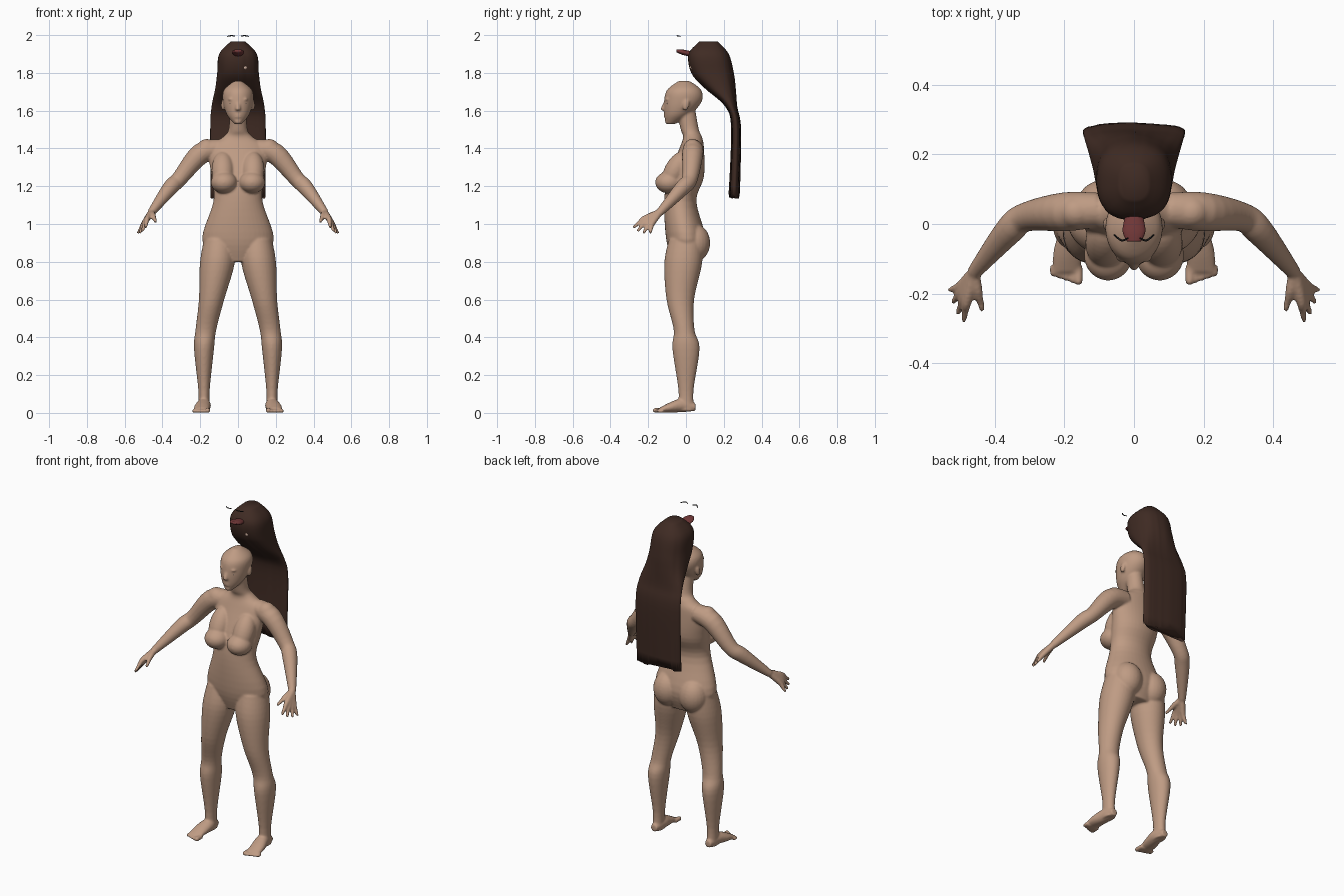
import bpy, bmesh, math, random
from mathutils import Vector, Matrix

random.seed(4)
cube = bpy.data.objects.get("Cube")
if cube:
    bpy.data.objects.remove(cube, do_unlink=True)

ALONG_Y, ALONG_Z = Vector((0, 1, 0)), Vector((0, 0, 1))
SIDES = {"left": 1, "right": -1}


def material(name, red, green, blue):
    mat = bpy.data.materials.new(name)
    mat.use_nodes = True
    colour = (red, green, blue, 1)
    mat.diffuse_color = colour
    mat.node_tree.nodes["Principled BSDF"].inputs["Base Color"].default_value = colour
    return mat


skin = material("warm skin", .52, .33, .23)
dark_brown = material("dark brown hair", .05, .024, .017)
dark_red = material("dark red mouth", .17, .04, .04)
cream = material("cream eye", .7, .5, .4)
black = material("black lash", .01, .01, .01)


def spline(rows, steps):
    """Smooth curve through rows of numbers."""
    out = []
    for i in range(len(rows) - 1):
        start, end = rows[i], rows[i + 1]
        before = rows[max(i - 1, 0)]
        after = rows[min(i + 2, len(rows) - 1)]
        leave, arrive = (end - before) / 2, (after - start) / 2
        for k in range(steps):
            t = k / steps
            ease = t * t * (3 - 2 * t)
            out.append(start.lerp(end, ease) + leave * t * (1 - t) ** 2 - arrive * t * t * (1 - t))
    return out + [rows[-1]]


def loft(bm, rows, axis=None, side=1, segments=24, steps=5, power=1):
    """Skin rings given as x, y, z, radius across and optional radius deep."""
    rows = [Vector((row[0] * side, *row[1:4], row[-1])) for row in rows]
    rows = spline(rows, steps)
    centres = [row.to_3d() for row in rows]
    run = (centres[-1] - centres[0]).normalized()
    reference = ALONG_Z if abs(run.y) > .7 else ALONG_Y
    rings = []
    for i, centre in enumerate(centres):
        ahead = centres[min(i + 1, len(centres) - 1)]
        tangent = axis or (ahead - centres[max(i - 1, 0)]).normalized()
        across = reference.cross(tangent).normalized()
        deep = tangent.cross(across)
        ring = []
        for k in range(segments):
            angle = math.tau * k / segments
            u, v = (math.copysign(abs(q) ** power, q) for q in (math.cos(angle), math.sin(angle)))
            ring.append(bm.verts.new(centre + across * u * rows[i][3] + deep * v * rows[i][4]))
        rings.append(ring)
    for lower, upper in zip(rings, rings[1:]):
        for k in range(segments):
            n = (k + 1) % segments
            bm.faces.new((lower[k], lower[n], upper[n], upper[k]))
    bm.faces.new(rings[0])
    bm.faces.new(rings[-1])
    return rings


def ball(bm, centre, radii, side=1, tilt=0):
    x, y, z = centre
    place = Matrix.Translation((x * side, y, z)) @ Matrix.Rotation(tilt, 4, "X")
    bmesh.ops.create_uvsphere(bm, u_segments=24, v_segments=16, radius=1,
                              matrix=place @ Matrix.Diagonal((*radii, 1)))


def finish(bm, name, mat):
    bmesh.ops.recalc_face_normals(bm, faces=bm.faces)
    for face in bm.faces:
        face.smooth = True
    mesh = bpy.data.meshes.new(name)
    bm.to_mesh(mesh)
    bm.free()
    mesh.materials.append(mat)
    part = bpy.data.objects.new(name, mesh)
    bpy.context.scene.collection.objects.link(part)
    return part


def add_torso(bm):
    pelvis, hips = (0, 0, .8, .12, .07), (0, 0, .92, .19, .105)
    waist, ribs = (0, -.03, 1.12, .13, .085), (0, 0, 1.25, .14, .095)
    shoulders, collar = (0, .03, 1.4, .155, .065), (0, .035, 1.46, .08, .05)
    neck, skull_base = (0, .02, 1.5, .05, .048), (0, 0, 1.6, .045, .05)
    loft(bm, [pelvis, hips, waist, ribs, shoulders, collar, neck, skull_base], ALONG_Z, segments=40)


def add_head(bm):
    chin, jaw = (0, -.08, 1.53, .02, .025), (0, -.045, 1.58, .06, .07)
    temples, brow = (0, -.016, 1.65, .08, .1), (0, -.01, 1.71, .075, .09)
    crown = (0, -.01, 1.757, .02, .03)
    loft(bm, [chin, jaw, temples, brow, crown], ALONG_Z, segments=40)
    # Nose, lips and chin
    loft(bm, [(0, -.1, 1.66, .01), (0, -.12, 1.61, .014), (0, -.11, 1.6, .01)], ALONG_Z)
    for height in (1.567, 1.578):
        ball(bm, (0, -.107, height), (.02, .011, .006))
    ball(bm, (0, -.1, 1.542), (.018, .012, .012))


def add_leg(bm, side):
    hip, thigh = (.1, 0, .92, .08, .09), (.11, -.015, .79, .092, .1)
    above_knee, knee = (.14, -.03, .6, .067, .073), (.17, -.01, .44, .055)
    calf, ankle = (.18, 0, .34, .053, .072), (.18, 0, .12, .03, .04)
    sole = (.18, 0, .01, .03, .045)
    loft(bm, [hip, thigh, above_knee, knee, calf, ankle, sole], ALONG_Z, side, 32)
    heel, instep = (.18, .05, .03, .02), (.18, -.02, .04, .036)
    foot_ball, toe_root = (.19, -.08, .03, .042, .028), (.195, -.14, .015, .04, .012)
    loft(bm, [heel, instep, foot_ball, toe_root], ALONG_Y, side)
    for i in range(5):
        x, thick = .16 + .018 * i, .01 if i else .013
        tip = -.175 + .006 * i
        loft(bm, [(x, -.12, thick, thick), (x, tip + .01, thick, thick), (x, tip, thick, thick / 2)],
             ALONG_Y, side, 12)


def add_arm(bm, side):
    collar, shoulder = (.1, .04, 1.4, .05), (.2, .035, 1.37, .056)
    elbow, forearm = (.31, .02, 1.24, .042), (.36, -.02, 1.19, .041)
    wrist = (.46, -.14, 1.06, .021)
    ball(bm, (.165, .034, 1.395), (.055, .05, .055), side)
    loft(bm, [collar, shoulder, elbow, forearm, wrist], None, side)
    # Fingers fan evenly from index to little finger, the middle ones longer
    first_knuckle, last_knuckle = Vector((.48, -.22, 1.03)), Vector((.5, -.18, 1))
    first_tip, last_tip = Vector((.49, -.28, .98)), Vector((.53, -.19, .95))
    digits = [(Vector((.45, -.19, 1.045)), Vector((.435, -.25, 1.01)))]
    for i in range(4):
        t = i / 3
        knuckle = first_knuckle.lerp(last_knuckle, t)
        reach = 1 + .2 * math.sin(math.pi * t)
        digits.append((knuckle, knuckle.lerp(first_tip.lerp(last_tip, t), reach)))
    for knuckle, tip in digits:
        middle = knuckle.lerp(tip, .5)
        loft(bm, [wrist[:3] + (.018,), (*knuckle, .015), (*middle, .011), (*tip, .008)],
             None, side, 14)


# Body: overlapping forms fused into one smooth skin
bm = bmesh.new()
add_torso(bm)
add_head(bm)
for side in SIDES.values():
    add_leg(bm, side)
    add_arm(bm, side)
    # Ear, brow, bust and seat
    ball(bm, (.08, 0, 1.63), (.01, .017, .03), side, -.2)
    ball(bm, (.03, -.1, 1.66), (.024, .01, .007), side)
    ball(bm, (.074, -.09, 1.22), (.07, .073, .058), side)
    ball(bm, (.08, -.055, 1.285), (.06, .058, .11), side, -.5)
    ball(bm, (.085, .045, .9), (.083, .083, .1), side)
body = finish(bm, "body", skin)
fuse = body.modifiers.new("fuse", "REMESH")
fuse.mode = "VOXEL"
fuse.voxel_size = .006
fuse.use_smooth_shade = True
soften = body.modifiers.new("soften", "SMOOTH")
soften.factor = .5
soften.iterations = 5

# Long hair: rounded crown falling into a flat sheet of locks
bm = bmesh.new()
top, crown = (0, .12, 1.965, .04, .05), (0, .12, 1.9, .1, .105)
bulge, nape = (0, .14, 1.8, .11, .11), (0, .18, 1.72, .12, .08)
gather, sheet = (0, .24, 1.62, .14, .03), (0, .265, 1.5, .147, .025)
ends = (0, .255, 1.15, .145, .028)
rings = loft(bm, [top, crown, bulge, nape, gather, sheet, ends], ALONG_Z, segments=72, power=.8)
locks = [random.uniform(-1, 1) for _ in range(24)]
for i, ring in enumerate(rings):
    middle = sum((v.co for v in ring), Vector()) / len(ring)
    fade = i / len(rings)
    for k, v in enumerate(ring):
        lock = locks[k // 3] * fade
        v.co.y += (v.co.y - middle.y) * lock * .1
        if ring is rings[-1]:
            v.co.z += lock * .02
finish(bm, "long_hair", dark_brown)

# Mouth lining at the front of the hair
bm = bmesh.new()
loft(bm, [(0, -.05, 1.917, .02, .008), (0, -.02, 1.91, .033, .014), (0, .025, 1.9, .025, .015)],
     ALONG_Y)
finish(bm, "mouth_lining", dark_red)

# Eye openings, loose eyeballs and lashes
for label, side in SIDES.items():
    bm = bmesh.new()
    ball(bm, (.032, -.0985, 1.638), (.014, .006, .005), side)
    finish(bm, label + "_eye_opening", cream)
    bm = bmesh.new()
    ball(bm, (.036, .036, 1.83), (.014, .014, .014), side)
    finish(bm, label + "_eyeball", cream)
    bm = bmesh.new()
    loft(bm, [(.016, -.04, 1.995, .002), (.036, -.047, 1.997, .003), (.058, -.03, 1.993, .002)],
         None, side, 8)
    finish(bm, label + "_lashes", black)
